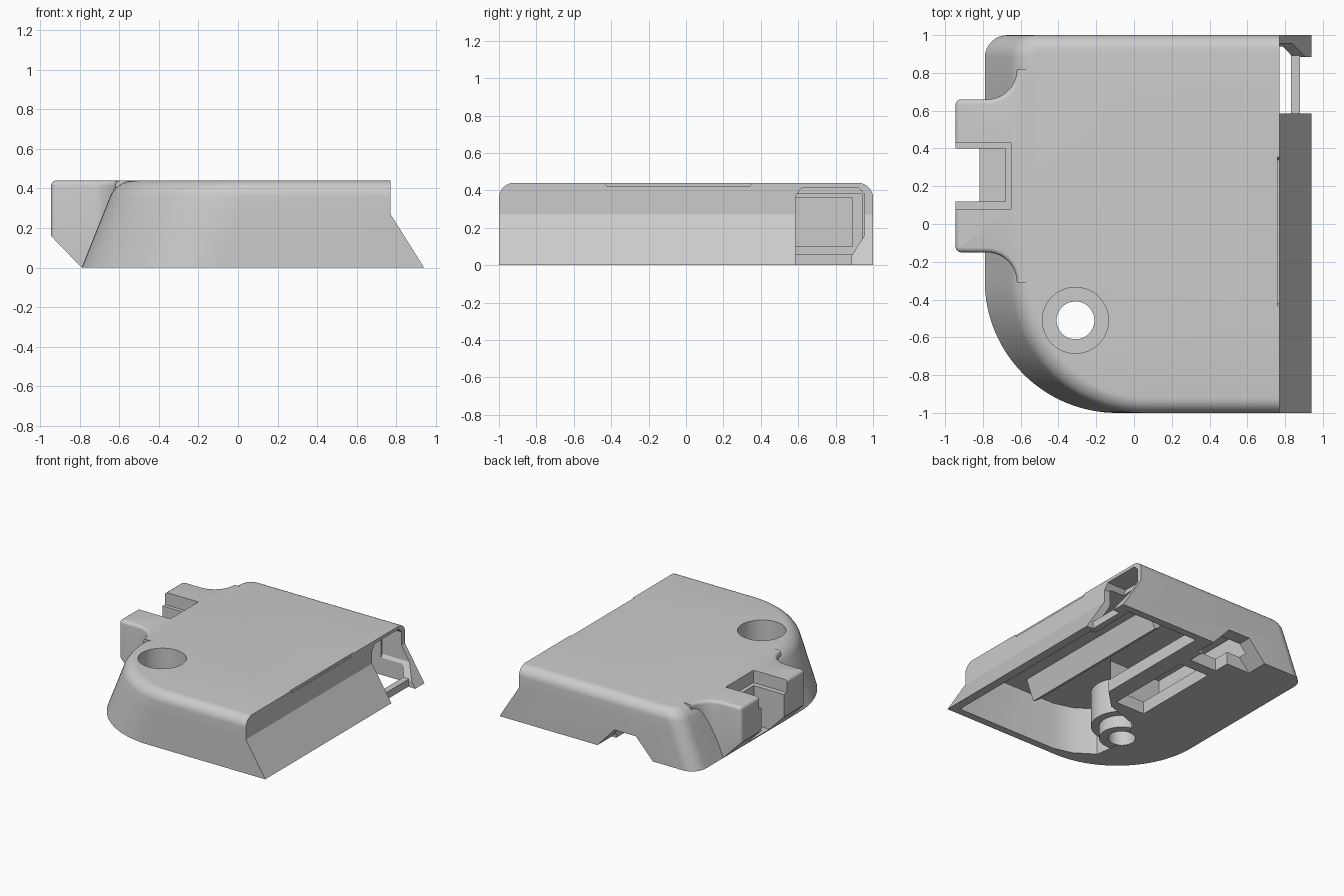
import bpy, bmesh, math
from mathutils import Vector

cube = bpy.data.objects.get("Cube")
if cube:
    bpy.data.objects.remove(cube, do_unlink=True)

grey = bpy.data.materials.new("plain grey")
grey.use_nodes = True
COLOUR = (0.6, 0.6, 0.6, 1)
grey.diffuse_color = COLOUR
grey.node_tree.nodes["Principled BSDF"].inputs["Base Color"].default_value = COLOUR


def loft(name, rings):
    """Closed solid through rings of equal point count."""
    bm = bmesh.new()
    rows = [[bm.verts.new(p) for p in ring] for ring in rings]
    n = len(rows[0])
    for low, high in zip(rows, rows[1:]):
        for i in range(n):
            j = (i + 1) % n
            bm.faces.new((low[i], low[j], high[j], high[i]))
    bm.faces.new(rows[0][::-1])
    bm.faces.new(rows[-1])
    bm.normal_update()
    if bm.calc_volume(signed=True) < 0:
        bmesh.ops.reverse_faces(bm, faces=bm.faces[:])
    mesh = bpy.data.meshes.new(name)
    bm.to_mesh(mesh)
    bm.free()
    mesh.materials.append(grey)
    ob = bpy.data.objects.new(name, mesh)
    bpy.context.collection.objects.link(ob)
    return ob


def prism(name, poly, start, end, axis='z'):
    place = {'x': lambda a, b, c: Vector((c, a, b)),
             'y': lambda a, b, c: Vector((a, c, b)),
             'z': lambda a, b, c: Vector((a, b, c))}[axis]
    return loft(name, [[place(a, b, c) for a, b in poly] for c in (start, end)])


def box(name, x, y, z):
    return prism(name, [(x[0], y[0]), (x[1], y[0]), (x[1], y[1]), (x[0], y[1])], *z)


def arc(cx, cy, r, a0, a1, n):
    steps = [math.radians(a0 + (a1 - a0) * i / n) for i in range(n + 1)]
    return [(cx + r * math.cos(a), cy + r * math.sin(a)) for a in steps]


def cylinder(name, r, z0, z1):
    return prism(name, arc(-0.31, -0.51, r, 0, 352.5, 47), z0, z1)


def width(mesh):
    xs = [v.co.x for v in mesh.vertices]
    return max(xs) - min(xs) if xs else 0


def combine(target, tool, operation):
    """Boolean that keeps the first solver result which is sound."""
    before = target.data
    for solver in ('MANIFOLD', 'EXACT', 'FLOAT'):
        mod = target.modifiers.new("combine", 'BOOLEAN')
        mod.operation, mod.solver, mod.object = operation, solver, tool
        graph = bpy.context.evaluated_depsgraph_get()
        after = bpy.data.meshes.new_from_object(target.evaluated_get(graph))
        target.modifiers.clear()
        changed = len(after.vertices) != len(before.vertices)
        if changed and width(after) > width(before) - 0.001:
            target.data = after
            break
    bpy.data.objects.remove(tool, do_unlink=True)


# Outer body: sheared left side, flared right side, rounded upper rim
TOP, RIM = 0.44, 0.08


def body_ring(z, inset=0):
    left = -0.79 + 0.4 * z + inset
    right = 0.77 + max(0, 0.27 - z) * 0.17 / 0.27
    front, back = -1 + inset, 1 - inset
    big, small = 0.7 - inset, 0.12 - inset
    pts = [(right, front), (right, back)]
    pts += arc(left + small, back - small, small, 90, 180, 8)
    pts += arc(left + big, front + big, big, 180, 270, 32)
    return [Vector((x, y, z)) for x, y in pts]


rings = [body_ring(0), body_ring(0.27)]
for i in range(9):
    a = math.radians(90 * i / 8)
    rings.append(body_ring(TOP - RIM + RIM * math.sin(a), RIM * (1 - math.cos(a))))
body = loft("housing", rings)


# Side lugs with filleted roots, rounded top edge and a slanted underside
def lug_ring(z, inset=0):
    root, tip = 0.16 + inset, 0.03 - inset
    pts = [(-0.5, -0.31)] + arc(-0.78, -0.31, root, 0, 90, 10)
    pts += arc(-0.915, -0.12, tip, 270, 180, 4) + arc(-0.915, 0.63, tip, 180, 90, 4)
    pts += arc(-0.78, 0.82, root, -90, 0, 10) + [(-0.5, 0.82)]
    return [Vector((x, y, z)) for x, y in pts]


LUG_TOP, LUG_RIM = TOP - 0.0007, 0.025
rings = [lug_ring(0.001)]
for i in range(5):
    a = math.radians(90 * i / 4)
    rings.append(lug_ring(LUG_TOP - LUG_RIM * (1 - math.sin(a)), LUG_RIM * (1 - math.cos(a))))
lug = loft("side_lugs", rings)
slant = [(-1.1, 0.32), (-0.69, -0.103), (-1.1, -0.103)]
combine(lug, prism("lug_slant", slant, -0.5, 1.1, 'y'), 'DIFFERENCE')
combine(body, lug, 'UNION')

# Hollow underside
floor_plan = [(-0.02, -0.94), (-0.17, -0.9), (-0.32, -0.8), (-0.36, -0.55),
              (-0.25, -0.3), (0.05, -0.2), (0.2, -0.05), (0.2, 0.94)]


def cavity_ring(z, right):
    pts = [(right, -0.94)] + floor_plan + [(right, 0.94)]
    return [Vector((x, y, z)) for x, y in pts]


cutters = [
    loft("cavity", [cavity_ring(-0.05, 0.9), cavity_ring(0.25, 0.72),
                    cavity_ring(0.38, 0.72)]),
    box("upper_void", (-0.38, 0.4), (-0.17, 0.89), (0.1, 0.36)),
    box("long_pocket", (-0.2, 0.06), (-0.13, 0.6), (-0.1, 0.2)),
    box("short_pocket", (-0.2, 0.04), (0.69, 0.86), (-0.1, 0.2)),
    # Stepped slot between the lugs
    box("slot", (-1.1, -0.68), (0.12, 0.4), (0.03, 0.6)),
    box("slot_step", (-1.1, -0.65), (0.08, 0.43), (0.34, 0.6)),
    # Back notch, right opening and shallow edge relief
    prism("back_notch", [(-0.41, -0.002), (0.08, -0.002), (-0.07, 0.16), (-0.26, 0.16)],
          0.82, 1.1, 'y'),
    prism("right_opening", [(0.585, -0.1), (0.585, 0.37), (0.62, 0.415), (0.92, 0.415),
                            (0.955, 0.38), (0.955, 0.16), (0.885, 0.05), (0.885, -0.1)],
          0.6, 1.1, 'x'),
    prism("edge_relief", [(-0.42, 0.42), (0.34, 0.42), (0.37, 0.46), (-0.45, 0.46)],
          0.761, 0.9, 'x'),
]
for cutter in cutters:
    combine(body, cutter, 'DIFFERENCE')

# Screw boss, ceiling rib and thin bar across the opening
rib = [(0.24, 0.4), (0.24, 0.25), (0.29, 0.22), (0.36, 0.4)]
for part in (cylinder("boss_upper", 0.225, 0.1, 0.41),
             cylinder("boss_lower", 0.165, 0.002, 0.15),
             prism("ceiling_rib", rib, -0.8, 0.58, 'y'),
             box("opening_bar", (0.83, 0.88), (0.55, 0.92), (0.002, 0.06))):
    combine(body, part, 'UNION')

# Counterbored screw hole
combine(body, cylinder("counterbore", 0.175, 0.15, 0.6), 'DIFFERENCE')
combine(body, cylinder("screw_hole", 0.1, -0.1, 0.5), 'DIFFERENCE')

bpy.ops.object.select_all(action='DESELECT')
body.select_set(True)
bpy.context.view_layer.objects.active = body
bpy.ops.object.shade_smooth_by_angle(angle=math.radians(30))
